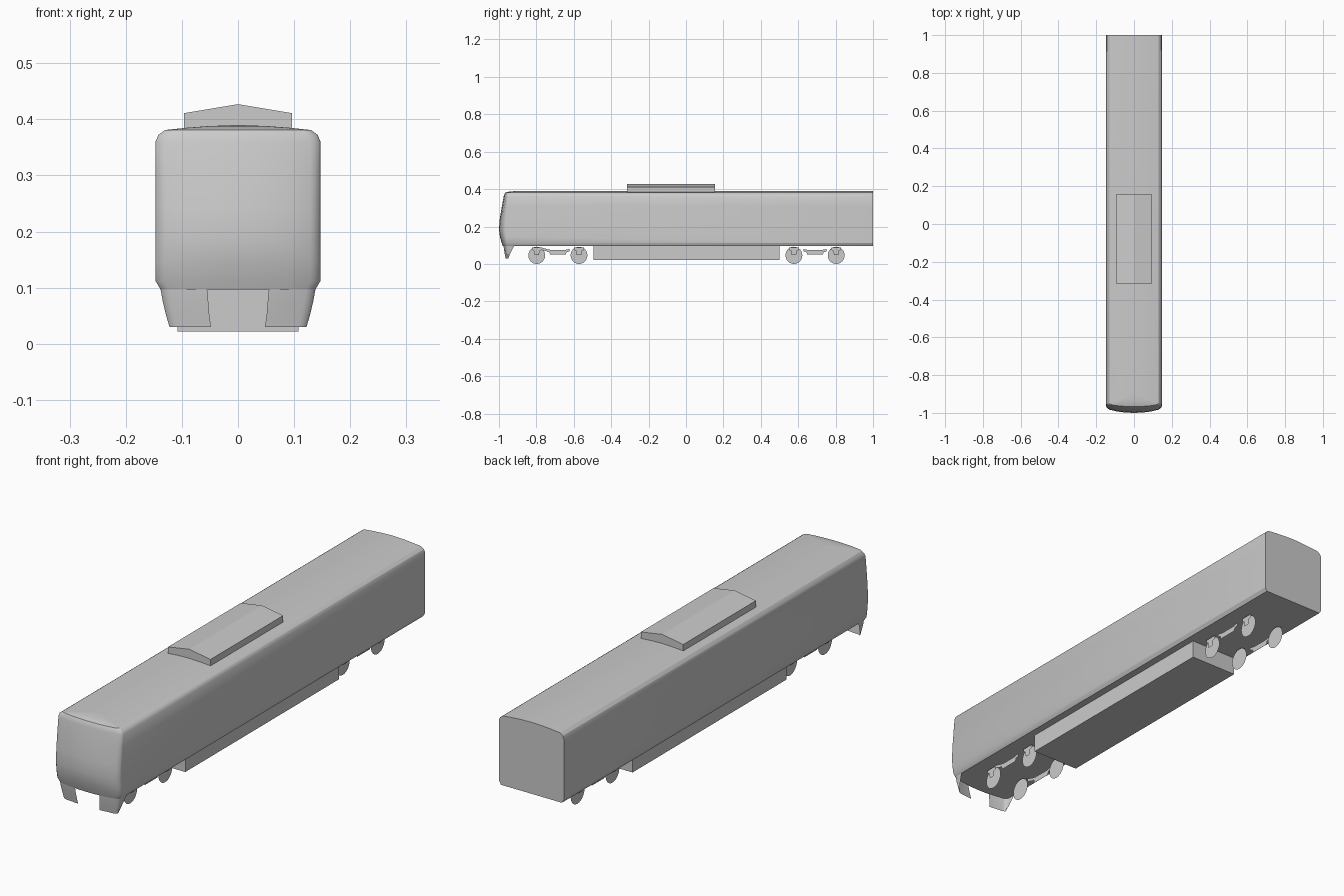
import bpy, math

if "Cube" in bpy.data.objects:
    bpy.data.objects.remove(bpy.data.objects["Cube"])


def make(name, verts, faces, smooth=None):
    me = bpy.data.meshes.new(name)
    me.from_pydata(verts, [], faces)
    me.validate()
    ob = bpy.data.objects.new(name, me)
    bpy.context.collection.objects.link(ob)
    bpy.ops.object.select_all(action='DESELECT')
    ob.select_set(True)
    bpy.context.view_layer.objects.active = ob
    bpy.ops.object.mode_set(mode='EDIT')
    bpy.ops.mesh.select_all(action='SELECT')
    bpy.ops.mesh.remove_doubles(threshold=0.0002)
    bpy.ops.mesh.normals_make_consistent(inside=False)
    bpy.ops.object.mode_set(mode='OBJECT')
    if smooth:
        bpy.ops.object.shade_smooth_by_angle(angle=math.radians(smooth))
    return ob


def loft(rows, closed):
    """Join rows of equal length into quads."""
    n = len(rows[0])
    verts = [p for r in rows for p in r]
    faces = []
    for i in range(len(rows) - 1):
        for j in range(n if closed else n - 1):
            k = (j + 1) % n
            faces.append((i*n + j, i*n + k, (i+1)*n + k, (i+1)*n + j))
    return verts, faces


def extrude(name, profile, y0, y1, smooth=None):
    """Extrude a closed x-z profile along y."""
    verts, faces = loft([[(x, y, z) for x, z in profile] for y in (y0, y1)], True)
    n = len(profile)
    faces += [tuple(range(n)), tuple(range(n, 2*n))]
    return make(name, verts, faces, smooth)


# Plan shape of the nose: fraction of half width, fraction of bulge depth
NOSE = [(1, 0), (0.98, 0.2), (0.93, 0.4), (0.88, 0.52), (0.6, 0.8), (0.3, 0.95), (0, 1)]


def nose(w, ys, yc, z):
    half = [(w*a, ys + (yc - ys)*b, z) for a, b in NOSE]
    return half + [(-x, y, z) for x, y, z in half[-2::-1]]


# Body shell: horizontal sections (z, half width, corner y, centre y)
SECTIONS = [
    (0.097, 0.138, -0.955, -0.980), (0.112, 0.147, -0.957, -0.985),
    (0.145, 0.147, -0.962, -0.995), (0.185, 0.147, -0.965, -1.000),
    (0.240, 0.147, -0.962, -0.996), (0.310, 0.147, -0.956, -0.984),
    (0.360, 0.147, -0.951, -0.975), (0.372, 0.142, -0.950, -0.972),
    (0.381, 0.130, -0.948, -0.967), (0.385, 0.092, -0.938, -0.955),
    (0.388, 0.052, -0.922, -0.935), (0.390, 0.000, -0.895, -0.895)]
rows = [[(w, 1, z)] + nose(w, ys, yc, z) + [(-w, 1, z)] for z, w, ys, yc in SECTIONS]
verts, faces = loft(rows, False)
n, m = len(rows[0]), len(rows)
faces.append(tuple(range(n)))
faces.append(tuple(i*n for i in range(m)) + tuple(i*n + n - 1 for i in range(m - 2, -1, -1)))
make("body_shell", verts, faces, 30)

# Roof unit with a shallow ridge
extrude("roof_unit", [(-0.096, 0.38), (0.096, 0.38), (0.096, 0.411), (0, 0.427), (-0.096, 0.411)],
        -0.315, 0.155)

# Equipment box under the floor
extrude("underfloor_box", [(-0.108, 0.022), (0.108, 0.022), (0.108, 0.0975), (-0.108, 0.0975)],
        -0.495, 0.5)

# Two front skirt pieces, curved sheets around the lower corners
# (z, half width, back y, corner y, front y, inner x)
SKIRT = [(0.097, 0.138, -0.918, -0.953, -0.979, 0.055),
         (0.075, 0.134, -0.930, -0.953, -0.976, 0.053),
         (0.050, 0.128, -0.942, -0.951, -0.971, 0.051),
         (0.030, 0.122, -0.950, -0.951, -0.967, 0.048)]
for side, label in ((1, "right"), (-1, "left")):
    rows = []
    for z, w, yb, ys, yc, xi in SKIRT:
        row = [(w, yb, z)] + [(w*a, ys + (yc - ys)*b, z) for a, b in NOSE[:4]]
        row.append((xi, ys + (yc - ys)*0.87, z))
        rows.append([(side*x, y, zz) for x, y, zz in row])
    make("front_skirt_" + label, *loft(rows, False), 30)

# Flat side plates in the y-z plane
def plate(name, x, outline):
    make(name, [(x, y, z) for y, z in outline], [tuple(range(len(outline)))])


FRAME = [(-0.062, 0.080), (-0.035, 0.074), (0.035, 0.074), (0.062, 0.080), (0.062, 0.066),
         (0.046, 0.064), (0.042, 0.050), (-0.042, 0.050), (-0.046, 0.064), (-0.062, 0.066)]
AXLE_BOX = [(-0.026, 0.088), (0.026, 0.088), (0.026, 0.074), (0.015, 0.070),
            (0.012, 0.047), (-0.012, 0.047), (-0.015, 0.070), (-0.026, 0.074)]

# Bogies: flat wheel discs, axle boxes and frame bars on both sides
for end, yc in (("front", -0.685), ("rear", 0.69)):
    for side, label in ((1, "right"), (-1, "left")):
        tag = end + "_" + label
        plate("bogie_frame_" + tag, side*0.085, [(yc + y, z) for y, z in FRAME])
        for i, off in enumerate((-0.113, 0.113)):
            y0 = yc + off
            ring = [(y0 + 0.045*math.cos(a*math.tau/24), 0.046 + 0.046*math.sin(a*math.tau/24))
                    for a in range(24)]
            plate(f"wheel_{tag}_{i}", side*0.071, ring)
            plate(f"axle_box_{tag}_{i}", side*0.08, [(y0 + y, z) for y, z in AXLE_BOX])
    # Link from the leading axle box to the front frame bar
    if end == "front":
        for side, label in ((1, "right"), (-1, "left")):
            plate("bogie_link_" + label, side*0.085,
                  [(-0.772, 0.088), (-0.745, 0.080), (-0.745, 0.068), (-0.772, 0.074)])
